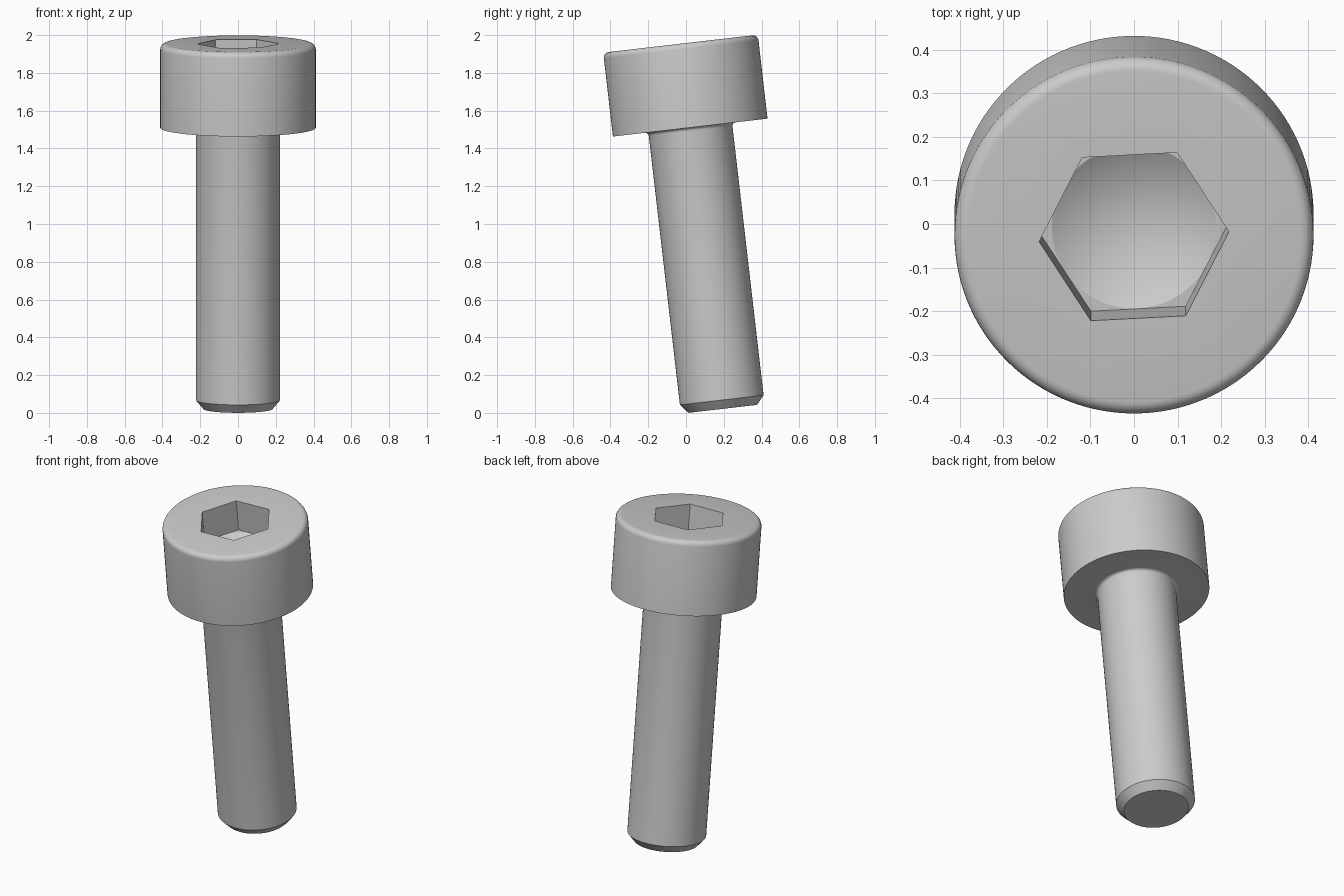
import bpy, bmesh, math
from mathutils import Matrix

cube = bpy.data.objects.get("Cube")
if cube:
    bpy.data.objects.remove(cube, do_unlink=True)

# Steel grey
steel = bpy.data.materials.new("steel_grey")
steel.use_nodes = True
GREY = (0.6, 0.6, 0.6, 1)
steel.diffuse_color = GREY
steel.node_tree.nodes["Principled BSDF"].inputs["Base Color"].default_value = GREY

# Sizes, measured down the screw axis from the top of the head
HEAD_R, HEAD_H = 0.412, 0.447
SHANK_R, TIP_R, LENGTH, CHAMFER = 0.223, 0.183, 1.946, 0.047
EDGE, NECK = 0.03, 0.018
HEX_R, HEX_DEPTH = 0.218, 0.19
BORE_R = HEX_R * math.cos(math.pi / 6) * 0.997
TILT = Matrix.Translation((0, -0.029, 1.9545)) @ Matrix.Rotation(math.radians(6.6), 4, 'X')


def lathe(name, profile, steps, turn=0):
    """Revolve (radius, height) points about z."""
    bm = bmesh.new()
    verts = [bm.verts.new((r, 0, z)) for r, z in profile]
    edges = [bm.edges.new(pair) for pair in zip(verts, verts[1:])]
    bmesh.ops.spin(bm, geom=verts + edges, cent=(0, 0, 0), axis=(0, 0, 1),
                   angle=math.tau, steps=steps)
    bmesh.ops.remove_doubles(bm, verts=bm.verts, dist=1e-5)
    bmesh.ops.rotate(bm, verts=bm.verts, cent=(0, 0, 0),
                     matrix=Matrix.Rotation(turn, 3, 'Z'))
    bmesh.ops.recalc_face_normals(bm, faces=bm.faces)
    mesh = bpy.data.meshes.new(name)
    bm.to_mesh(mesh)
    bm.free()
    obj = bpy.data.objects.new(name, mesh)
    bpy.context.collection.objects.link(obj)
    mesh.materials.append(steel)
    return obj


def arc(r, z, radius, start, end, n=6):
    angles = [math.radians(start + (end - start) * i / n) for i in range(n + 1)]
    return [(r + radius * math.cos(a), z + radius * math.sin(a)) for a in angles]


# Head with rounded rim, neck fillet, shank and chamfered tip
profile = [(0, 0)]
profile += arc(HEAD_R - EDGE, -EDGE, EDGE, 90, 0)
profile += [(HEAD_R, -HEAD_H)]
profile += arc(SHANK_R + NECK, -HEAD_H - NECK, NECK, 90, 180)
profile += [(SHANK_R, CHAMFER - LENGTH), (TIP_R, -LENGTH), (0, -LENGTH)]
screw = lathe("cap_screw", profile, 120)

# Hexagonal socket and its conical drilled floor
hexagon = lathe("hex_cutter", [(0, 0.1), (HEX_R, 0.1), (HEX_R, -HEX_DEPTH), (0, -HEX_DEPTH)],
                6, math.radians(3))
bore = lathe("bore_cutter", [(0, -HEX_DEPTH / 2), (BORE_R, -HEX_DEPTH / 2), (BORE_R, -HEX_DEPTH),
                             (0, -HEX_DEPTH - BORE_R * math.tan(math.pi / 6))], 96)
for cutter in (hexagon, bore):
    cutter.hide_render = True
    cut = screw.modifiers.new(cutter.name, 'BOOLEAN')
    cut.operation, cut.solver, cut.object = 'DIFFERENCE', 'EXACT', cutter

# Keep the cut result and drop the cutters
graph = bpy.context.evaluated_depsgraph_get()
result = bpy.data.meshes.new_from_object(screw.evaluated_get(graph))
screw.modifiers.clear()
screw.data = result
for cutter in (hexagon, bore):
    bpy.data.objects.remove(cutter, do_unlink=True)

# Lean the screw forward and smooth its round surfaces
screw.data.transform(TILT)
bpy.ops.object.select_all(action='DESELECT')
screw.select_set(True)
bpy.context.view_layer.objects.active = screw
bpy.ops.object.shade_smooth_by_angle(angle=math.radians(25))
